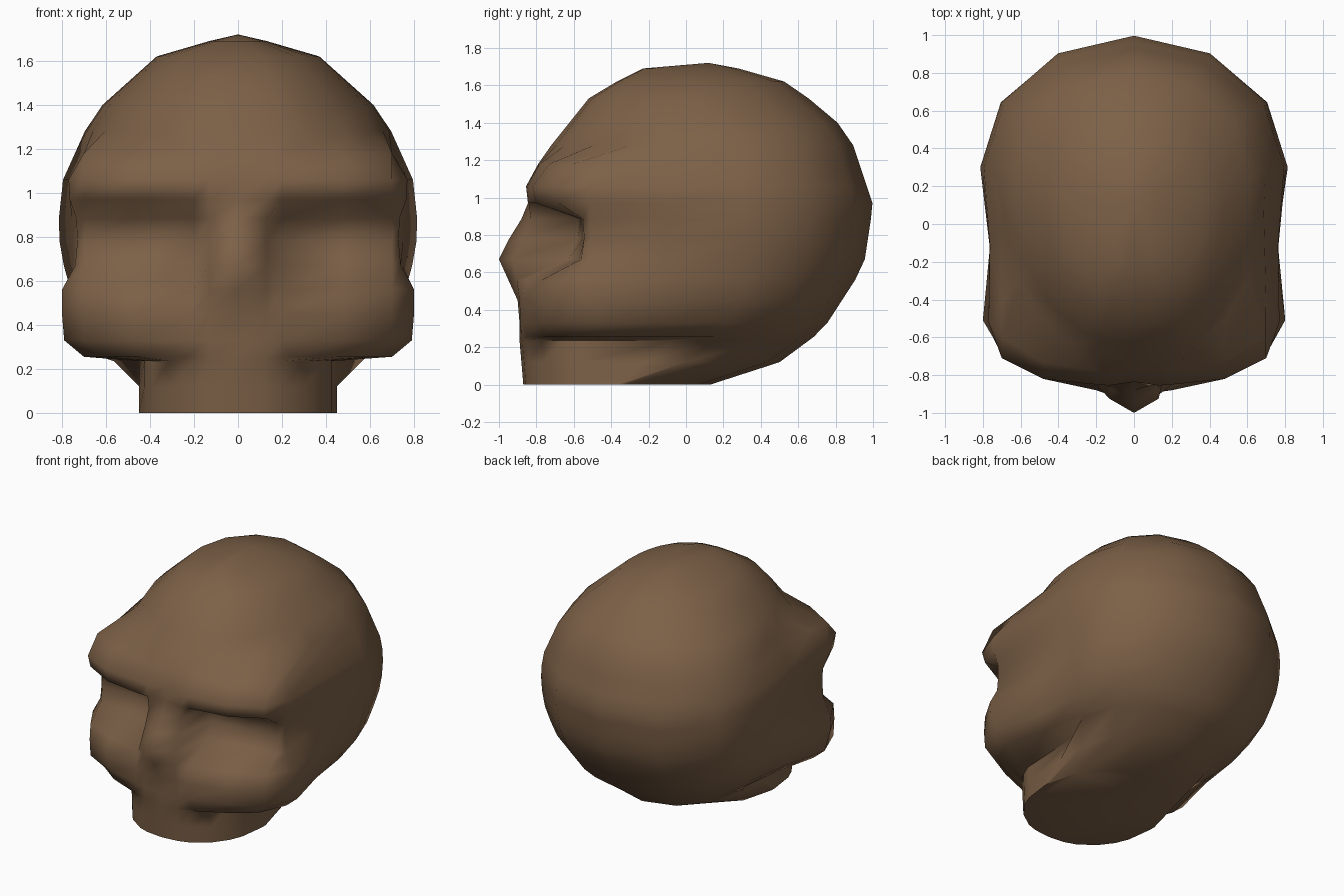
import bpy, bmesh, math

if "Cube" in bpy.data.objects:
    bpy.data.objects.remove(bpy.data.objects["Cube"])


def lerp_table(table, z):
    """Piecewise linear lookup in a list of (z, value) pairs."""
    for (z0, a), (z1, b) in zip(table, table[1:]):
        if z <= z1:
            return a + (b - a) * (z - z0) / (z1 - z0)
    return table[-1][1]


# cranium profiles by height: half width, y of widest point, y of the back
WIDTH = [(0, .45), (.14, .45), (.24, .57), (.33, .66), (.45, .73), (.66, .79), (.83, .82),
         (1.06, .795), (1.36, .66), (1.62, .37), (1.69, .13)]
SIDE_Y = [(0, -.33), (.12, 0), (.24, .15), (.45, .30), (1.28, .30), (1.69, .08)]
BACK_Y = [(0, .13), (.09, .46), (.29, .73), (.63, .95), (.96, 1.0), (1.35, .87),
          (1.61, .56), (1.69, .28)]
FOREHEAD_Y = [(1.18, -.79), (1.28, -.72), (1.53, -.52), (1.62, -.37), (1.69, -.23)]

# face: columns at fixed x; each row is height, five depths, outer corner x and y
COLUMN_X = [0, .13, .20, .48, .70]
FACE = [
    (.33, -.890, -.885, -.87, -.79, -.68, .79, -.45),
    (.45, -.900, -.890, -.88, -.82, -.69, .80, -.50),
    (.56, -.950, -.905, -.85, -.77, -.68, .80, -.51),
    (.67, -1.00, -.925, -.63, -.57, -.56, .74, -.51),
    (.78, -.945, -.870, -.58, -.55, -.545, .73, -.51),
    (.885, -.880, -.830, -.58, -.56, -.55, .735, -.51),
    (.97, -.835, -.845, -.84, -.80, -.68, .765, -.52),
    (1.06, -.835, -.855, -.85, -.82, -.71, .77, -.52),
    (1.18, -.790, -.785, -.78, -.73, -.60, .70, -.42),
]
ANGLES = [0, 14, 24, 42, 58, 70, 80]


def front_arc(cy, a, b, power):
    """Rounded front outline from the centre line to the side."""
    e = 2 / power
    return [(a * math.sin(math.radians(t)) ** e, cy - b * math.cos(math.radians(t)) ** e)
            for t in ANGLES]


def complete(z, front):
    """Add the back of the head to a front outline."""
    w, cy, yb = lerp_table(WIDTH, z), lerp_table(SIDE_Y, z), lerp_table(BACK_Y, z)
    back = [(w * math.cos(math.radians(t)), cy + (yb - cy) * math.sin(math.radians(t)))
            for t in (0, 30, 60)] + [(0, yb)]
    return [(x, y, z) for x, y in front + back]


def with_temple(z, front):
    """Add the slightly hollow temple between outer corner and widest point."""
    ox, oy = front[-1]
    w, cy = lerp_table(WIDTH, z), lerp_table(SIDE_Y, z)
    return front + [((ox + w) / 2 * .975, (oy + cy) / 2)]


rows = []
# upper jaw column
for z, y in ((0, -.87), (.12, -.88), (.235, -.89)):
    f = front_arc(-.37, .45, -.37 - y, 2.2)
    f[-1] = (.45, -.37 + .3 * z / .235)
    rows.append(complete(z, f))
# flat underside of the cheeks
f = [(0, -.89), (.13, -.88), (.24, -.85), (.46, -.76), (.62, -.64), (.70, -.45)]
rows.append(complete(.255, with_temple(.255, f)))
# face with nose, eye sockets and brow
for z, *d in FACE:
    f = list(zip(COLUMN_X, d[:5])) + [(d[5], d[6])]
    rows.append(complete(z, with_temple(z, f)))
# dome
for z in (1.28, 1.40, 1.53, 1.62, 1.69):
    cy = lerp_table(SIDE_Y, z)
    f = front_arc(cy, lerp_table(WIDTH, z), cy - lerp_table(FOREHEAD_Y, z), 2.35)
    rows.append(complete(z, f))

# loft the rows, both halves
bm = bmesh.new()
rings = []
for row in rows:
    loop = row + [(-x, y, z) for x, y, z in row[-2:0:-1]]
    rings.append([bm.verts.new(p) for p in loop])
n = len(rings[0])
for lo, hi in zip(rings, rings[1:]):
    for i in range(n):
        j = (i + 1) % n
        bm.faces.new((lo[i], lo[j], hi[j], hi[i]))
bm.faces.new(rings[0][::-1])
top = bm.verts.new((0, .12, 1.72))
for i in range(n):
    bm.faces.new((rings[-1][i], rings[-1][(i + 1) % n], top))
bmesh.ops.recalc_face_normals(bm, faces=bm.faces)

mesh = bpy.data.meshes.new("skull")
bm.to_mesh(mesh)
bm.free()
bone = bpy.data.materials.new("brown_bone")
bone.diffuse_color = (.202, .118, .063, 1)
bone.use_nodes = True
bone.node_tree.nodes["Principled BSDF"].inputs["Base Color"].default_value = bone.diffuse_color
mesh.materials.append(bone)
skull = bpy.data.objects.new("skull", mesh)
bpy.context.collection.objects.link(skull)
bpy.context.view_layer.objects.active = skull
skull.select_set(True)
bpy.ops.object.shade_smooth_by_angle(angle=math.radians(75))
